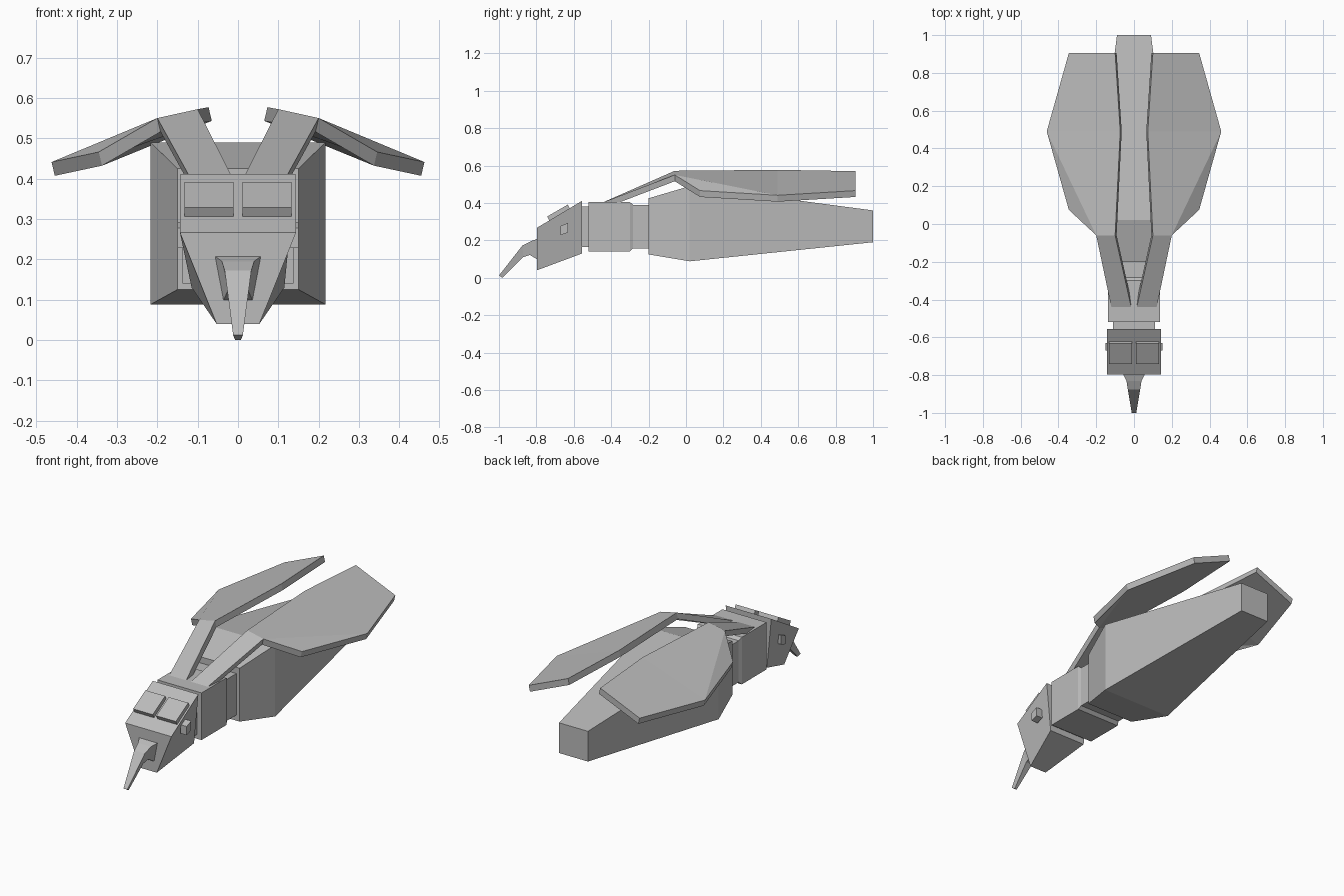
import bpy, bmesh
from mathutils import Vector

if "Cube" in bpy.data.objects:
    bpy.data.objects.remove(bpy.data.objects["Cube"])

grey = bpy.data.materials.new("plain_grey")
grey.diffuse_color = (0.5, 0.5, 0.5, 1)
grey.use_nodes = True
grey.node_tree.nodes["Principled BSDF"].inputs["Base Color"].default_value = grey.diffuse_color


def make(name, verts, faces):
    bm = bmesh.new()
    vs = [bm.verts.new(v) for v in verts]
    for f in faces:
        bm.faces.new([vs[i] for i in f])
    bmesh.ops.recalc_face_normals(bm, faces=bm.faces)
    me = bpy.data.meshes.new(name)
    bm.to_mesh(me)
    bm.free()
    me.materials.append(grey)
    ob = bpy.data.objects.new(name, me)
    bpy.context.collection.objects.link(ob)
    return ob


def loft(name, rings, x=0):
    """Four-sided loft along y; ring = (y_low, y_high, z_low, z_high, half_low, half_high)."""
    verts, faces = [], []
    for yl, yh, zl, zh, wl, wh in rings:
        verts += [(x - wl, yl, zl), (x + wl, yl, zl), (x + wh, yh, zh), (x - wh, yh, zh)]
    for r in range(len(rings) - 1):
        a = r * 4
        for k in range(4):
            n = (k + 1) % 4
            faces.append((a + k, a + n, a + 4 + n, a + 4 + k))
    e = len(verts) - 4
    faces += [(0, 1, 2, 3), (e, e + 1, e + 2, e + 3)]
    return make(name, verts, faces)


def ring(y, zl, zh, w, wh=None):
    return (y, y, zl, zh, w, w if wh is None else wh)


# Body segments
loft("abdomen", [ring(-0.2, 0.125, 0.425, 0.15), ring(0.02, 0.088, 0.49, 0.217),
                 ring(1.0, 0.19, 0.36, 0.09)])
loft("waist", [ring(-0.29, 0.157, 0.39, 0.13), ring(-0.19, 0.157, 0.39, 0.13)])
loft("thorax", [ring(-0.52, 0.14, 0.405, 0.137), ring(-0.3, 0.14, 0.405, 0.137),
                ring(-0.283, 0.157, 0.39, 0.13)])
loft("neck", [ring(-0.57, 0.165, 0.38, 0.11), ring(-0.51, 0.165, 0.38, 0.11)])

# Head with tapering jaw
loft("head", [ring(-0.797, 0.04, 0.267, 0.053, 0.144),
              ring(-0.555, 0.13, 0.412, 0.115, 0.142)])

# Proboscis, bent downwards
loft("proboscis", [ring(-0.79, 0.095, 0.21, 0.038, 0.06),
                   (-0.835, -0.83, 0.122, 0.195, 0.025, 0.04),
                   (-0.87, -0.875, 0.11, 0.172, 0.02, 0.033),
                   (-0.982, -1.0, 0.0, 0.012, 0.007, 0.012)])

for side, s in (("left", -1), ("right", 1)):
    # Raised eye panel lying on the sloping forehead
    loft(side + "_eye", [(-0.73, -0.742, 0.305, 0.328, 0.061, 0.061),
                         (-0.62, -0.632, 0.367, 0.391, 0.061, 0.061)], s * 0.072)
    # Small cheek knob
    loft(side + "_cheek_knob", [ring(-0.67, 0.228, 0.277, 0.02),
                                ring(-0.63, 0.242, 0.293, 0.02)], s * 0.13)

    # Wing slab: arm from the thorax opening into an angular blade
    top = [(0.015, -0.44, 0.405), (0.12, -0.44, 0.405),
           (0.2, -0.06, 0.55), (0.345, 0.075, 0.466), (0.462, 0.49, 0.441),
           (0.345, 0.905, 0.466), (0.1, 0.905, 0.57), (0.073, 0.49, 0.577),
           (0.1, -0.06, 0.572)]
    n = len(top)
    drop = Vector((-0.008, 0, -0.034))
    verts = [Vector(p) for p in top] + [Vector(p) + drop for p in top]
    verts = [(s * v.x, v.y, v.z) for v in verts]
    skin = [(0, 1, 2, 8), (8, 2, 4, 7), (2, 3, 4), (7, 4, 5, 6)]
    faces = skin + [tuple(i + n for i in f) for f in skin]
    faces += [(i, (i + 1) % n, (i + 1) % n + n, i + n) for i in range(n)]
    make(side + "_wing", verts, faces)
